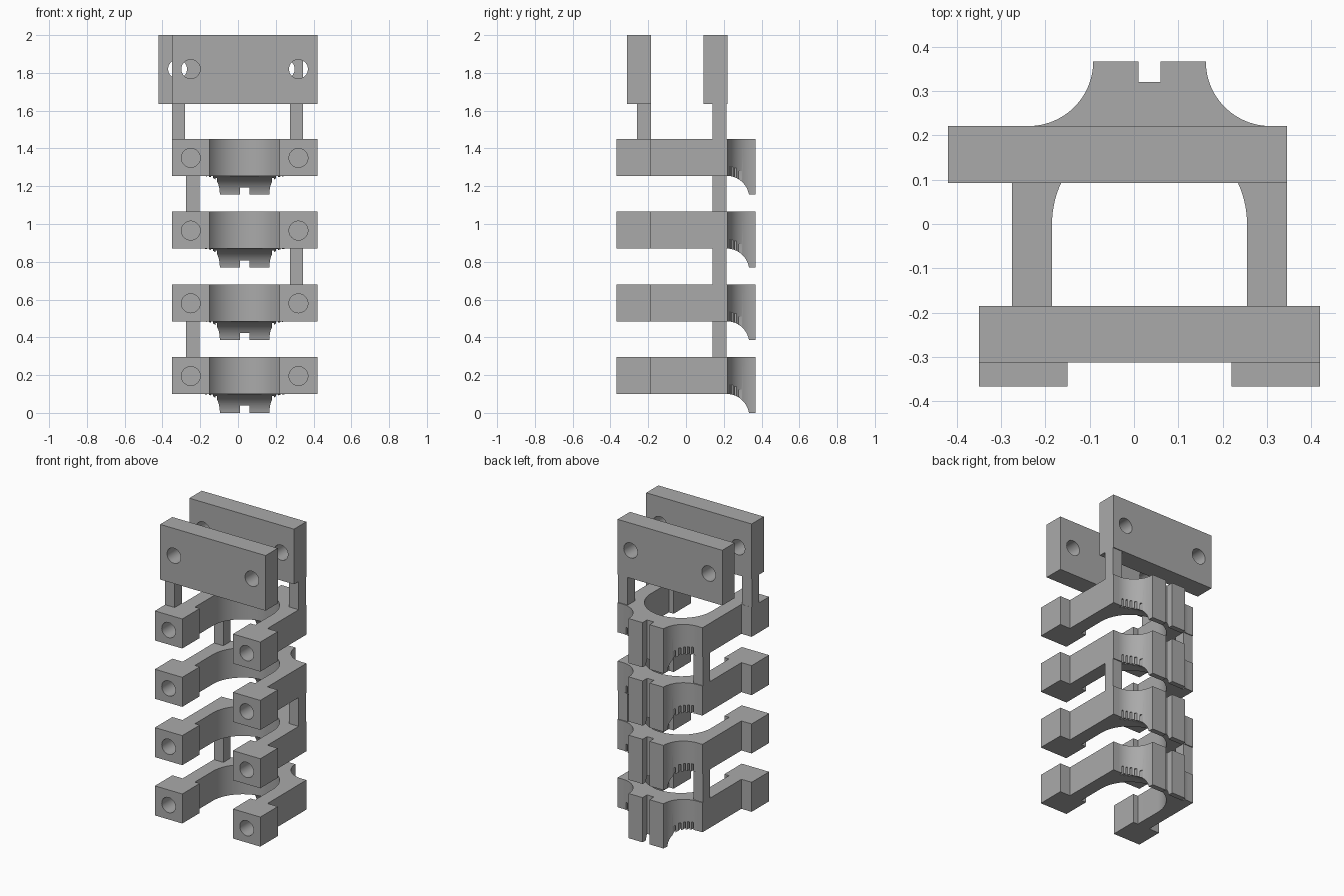
import bpy, bmesh, math

cube = bpy.data.objects.get("Cube")
if cube:
    bpy.data.objects.remove(cube, do_unlink=True)

grey = bpy.data.materials.new("plain grey")
grey.use_nodes = True
GREY = (0.4, 0.4, 0.4, 1)
grey.diffuse_color = GREY
grey.node_tree.nodes["Principled BSDF"].inputs["Base Color"].default_value = GREY

MID = 0.035      # centre line of the clamps
PITCH = 0.385    # spacing between clamps


def prism(name, pts, lo, hi, axis="z"):
    """Extrude a closed 2D profile along one axis."""
    place = {"z": lambda a, b, t: (a, b, t),
             "y": lambda a, b, t: (a, t, b),
             "x": lambda a, b, t: (t, a, b)}[axis]
    bm = bmesh.new()
    low = [bm.verts.new(place(a, b, lo)) for a, b in pts]
    high = [bm.verts.new(place(a, b, hi)) for a, b in pts]
    bm.faces.new(low)
    bm.faces.new(high)
    n = len(pts)
    for i in range(n):
        j = (i + 1) % n
        bm.faces.new((low[i], low[j], high[j], high[i]))
    bmesh.ops.recalc_face_normals(bm, faces=bm.faces)
    mesh = bpy.data.meshes.new(name)
    bm.to_mesh(mesh)
    bm.free()
    mesh.materials.append(grey)
    ob = bpy.data.objects.new(name, mesh)
    bpy.context.collection.objects.link(ob)
    return ob


def box(name, x0, x1, y0, y1, z0, z1):
    return prism(name, [(x0, y0), (x1, y0), (x1, y1), (x0, y1)], z0, z1)


def arc(cx, cy, r, start, end, steps=24):
    angles = [math.radians(start + (end - start) * i / steps) for i in range(steps + 1)]
    return [(cx + r * math.cos(a), cy + r * math.sin(a)) for a in angles]


def bore(x, z, y0, y1):
    return prism("hole_cutter", arc(x, z, 0.05, 0, 352.5, 47), y0, y1, "y")


def cut(ob, cutters):
    """Subtract the cutters, keep the result and drop the cutters."""
    for c in cutters:
        c.hide_render = True
        mod = ob.modifiers.new("cut", "BOOLEAN")
        mod.operation = "DIFFERENCE"
        mod.solver = "EXACT"
        mod.object = c
    bpy.context.view_layer.update()
    graph = bpy.context.evaluated_depsgraph_get()
    mesh = bpy.data.meshes.new_from_object(ob.evaluated_get(graph))
    ob.modifiers.clear()
    ob.data = mesh
    for c in cutters:
        bpy.data.objects.remove(c, do_unlink=True)


def smooth(ob):
    bpy.ops.object.select_all(action="DESELECT")
    ob.select_set(True)
    bpy.context.view_layer.objects.active = ob
    bpy.ops.object.shade_smooth_by_angle(angle=math.radians(30))


# Clamp outline, right half from the slot round to the inner arc, then mirrored
half = [(0.025, 0.32), (0.025, 0.367)]
half += arc(0.273, 0.367, 0.146, 180, 270)
half += [(0.31, 0.221), (0.31, -0.185), (0.385, -0.185), (0.385, -0.367),
         (0.185, -0.367), (0.185, -0.185), (0.22, -0.185)]
half += arc(0, 0, 0.22, 0, 90)
mirrored = [(-x, y) for x, y in reversed(half[:-1])]
outline = [(MID + x, y) for x, y in half + mirrored]
clamp = prism("clamp_1", outline, 0, 0.295)

# Underside cut that leaves a curved lip hanging at the back
under = [(-0.5, -0.1), (-0.5, 0.1), (0.215, 0.1)]
under += arc(0.215, -0.02, 0.12, 90, 0)[1:] + [(0.335, -0.1)]
cutters = [prism("underside_cutter", under, -1, 1, "x")]

# Blind screw holes in the feet
for x in (-0.25, 0.32):
    cutters.append(bore(x, 0.195, -0.5, -0.21))

# Small notches along the lower edge of the curved flanks
for side in (-1, 1):
    for d in (0.15, 0.172, 0.194, 0.216, 0.24):
        y = 0.367 - math.sqrt(0.146 ** 2 - (0.273 - d) ** 2)
        z = -0.02 + math.sqrt(0.12 ** 2 - (y - 0.215) ** 2)
        x = MID + side * d
        cutters.append(box("notch_cutter", x - 0.005, x + 0.005,
                           y - 0.025, y + 0.04, z - 0.08, z + 0.05))
cut(clamp, cutters)
smooth(clamp)

# Repeat the clamp up the stack
for i in range(1, 4):
    copy = bpy.data.objects.new(f"clamp_{i + 1}", clamp.data)
    copy.location.z = PITCH * i
    bpy.context.collection.objects.link(copy)

# Posts joining neighbouring clamps, on alternating sides
for i, x in enumerate((-0.275, 0.275, -0.275)):
    z = 0.295 + PITCH * i
    box(f"link_post_{i + 1}", x, x + 0.07, 0.14, 0.215, z, z + 0.19)

# Posts carrying the top plates
box("front_plate_post", -0.35, -0.28, -0.26, -0.186, 1.45, 1.636)
box("back_plate_post", 0.275, 0.345, 0.14, 0.215, 1.45, 1.636)

# Top plates with through holes
front = box("front_plate", -0.35, 0.42, -0.312, -0.185, 1.636, 2)
cut(front, [bore(x, 1.82, -0.5, 0) for x in (-0.25, 0.32)])
smooth(front)
back = box("back_plate", -0.42, 0.345, 0.092, 0.221, 1.636, 2)
cut(back, [bore(x, 1.82, 0, 0.5) for x in (-0.32, 0.25)])
smooth(back)
